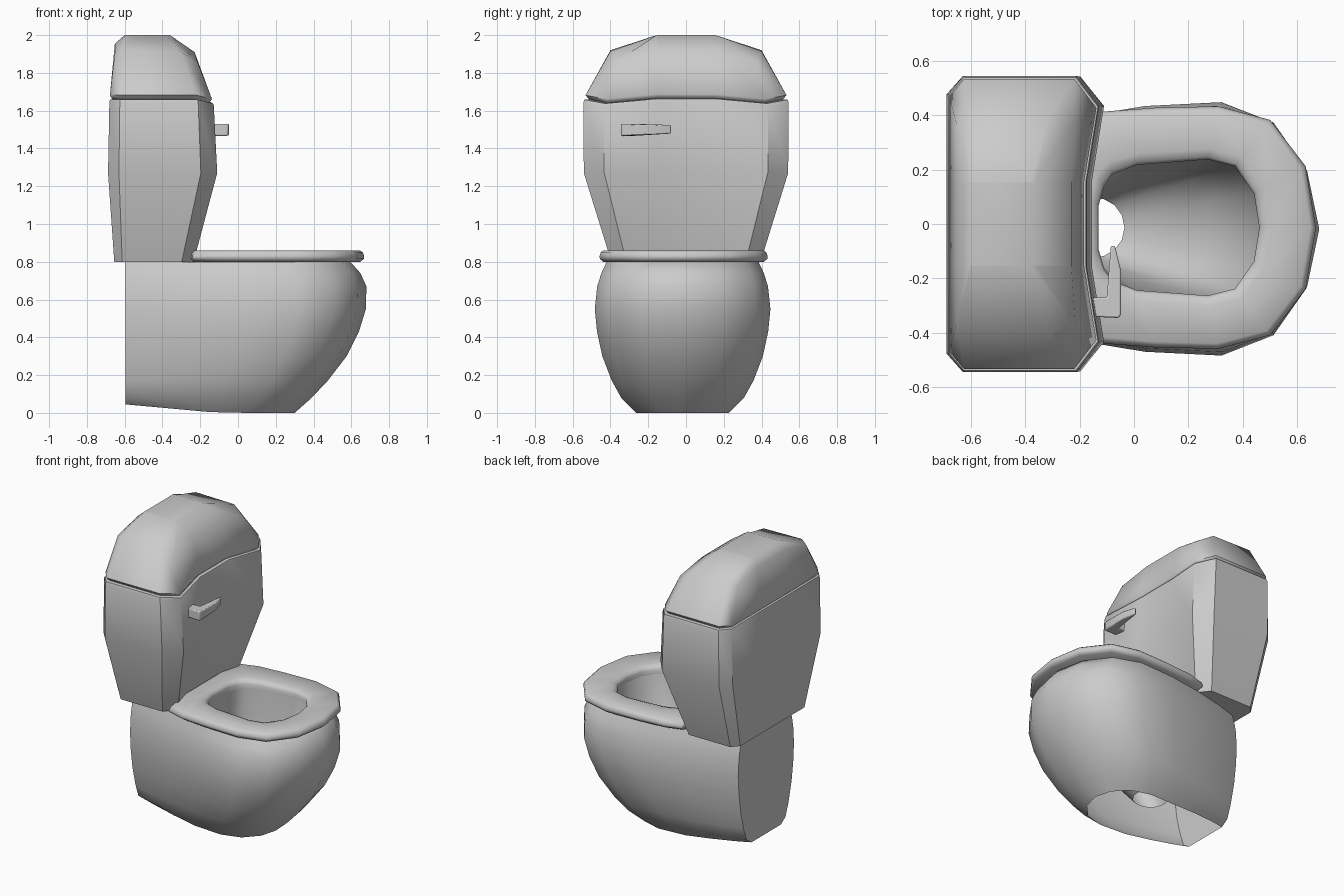
import bpy, bmesh, math

if "Cube" in bpy.data.objects:
    bpy.data.objects.remove(bpy.data.objects["Cube"])


def mirror(half, yc=0.0, nose=False):
    """Full ring from a +y half outline of (x, y, z), mirrored in y about yc."""
    back = half[-2::-1] if nose else half[::-1]
    return ([(x, yc + y, z) for x, y, z in half]
            + [(x, yc - y, z) for x, y, z in back])


def loft(name, rings, caps=True, wrap=False, angle=35, bevel=0):
    """Bridge equal-sized rings into one smooth-shaded object."""
    bm = bmesh.new()
    vs = [[bm.verts.new(p) for p in r] for r in rings]
    n = len(rings[0])
    pairs = list(zip(vs, vs[1:]))
    if wrap:
        pairs.append((vs[-1], vs[0]))
    for a, b in pairs:
        for i in range(n):
            j = (i + 1) % n
            bm.faces.new((a[i], a[j], b[j], b[i]))
    if caps and not wrap:
        bm.faces.new(vs[0][::-1])
        bm.faces.new(vs[-1])
    bmesh.ops.remove_doubles(bm, verts=bm.verts, dist=0.0005)
    bmesh.ops.recalc_face_normals(bm, faces=bm.faces)
    me = bpy.data.meshes.new(name)
    bm.to_mesh(me)
    bm.free()
    ob = bpy.data.objects.new(name, me)
    bpy.context.collection.objects.link(ob)
    me.shade_smooth()
    me.set_sharp_from_angle(angle=math.radians(angle))
    if bevel:
        m = ob.modifiers.new("bevel", 'BEVEL')
        m.width, m.segments = bevel, 2
    return ob


def lerp(a, b, f):
    return a + (b - a) * f


# Shared half outlines of the seat, its opening and the drain
outer = [(-.27, .2), (-.24, .39), (-.12, .425), (.08, .44), (.31, .445),
         (.50, .395), (.63, .225), (.668, 0)]
inner = [(-.13, .08), (-.11, .15), (-.08, .195), (.01, .23), (.27, .25),
         (.37, .225), (.44, .125), (.46, 0)]
drain = []
for i in range(8):
    a = math.pi * (1 - (i + .5) / 7.5)
    drain.append((-.145 + .11 * math.cos(a), .11 * math.sin(a)))


def blend(p, q, f, z):
    return mirror([(lerp(a[0], b[0], f), lerp(a[1], b[1], f), z)
                   for a, b in zip(p, q)], -.013, True)


# Bowl: outer shell, open underneath, then the basin down to the drain
plan = [(0, .65), (.12, .76), (.3, .88), (.5, .97), (.72, 1), (.87, .84),
        (.965, .47), (1, 0)]
rings = []
for z, nose, w in [(0, .30, .245), (.08, .39, .325), (.17, .475, .375),
                   (.30, .575, .425), (.43, .64, .453), (.55, .677, .465),
                   (.67, .68, .452), (.74, .648, .43), (.80, .595, .402)]:
    half = []
    for t, f in plan:
        x = lerp(-.595, nose, t)
        lift = .045 * max(0, (-.1 - x) / .495) if z == 0 else 0
        half.append((x, w * f, z + lift))
    rings.append(mirror(half, -.018, True))
for f, z in [(0, .80), (.1, .62), (.35, .40), (.75, .23), (1, .15)]:
    rings.append(blend(inner, drain, f, z))
loft("bowl", rings, caps=False, angle=50)

# Seat: rounded cross-section swept between the two outlines
loft("seat", [blend(outer, inner, f, z) for f, z in
              [(.1, .80), (.01, .815), (0, .83), (.03, .848), (.1, .86),
               (.8, .857), (.95, .848), (1, .83), (1, .795)]],
     wrap=True, angle=50)


# Tank: chamfered plan with a shallow hollow down the front
def tank_ring(xb, xf, hy, z, dip=0.0):
    d = .1 * (xf - xb)
    return mirror([(xb, .155, z), (xb, hy * .88, z), (xb + d, hy, z),
                   (xf - 1.5 * d, hy, z), (xf, hy * .8, z - dip),
                   (xf - .045, .155, z + dip * .25)])


loft("tank", [tank_ring(-.655, -.235, .395, .80),
              tank_ring(-.688, -.11, .541, 1.27),
              tank_ring(-.681, -.128, .543, 1.645, .02),
              tank_ring(-.678, -.132, .538, 1.658, .02),
              tank_ring(-.66, -.16, .51, 1.66, .02)], angle=40)

# Lid: domed cover above a narrow seam
crown = mirror([(-.652, .155, 1.955), (-.652, .37, 1.905), (-.60, .40, 1.92),
                (-.31, .40, 1.915), (-.215, .37, 1.86), (-.23, .155, 1.91)])
top = mirror([(-.60, .15, 2.0), (-.60, .155, 2.0), (-.58, .155, 2.0),
              (-.38, .155, 2.0), (-.36, .155, 2.0), (-.36, .15, 2.0)])
loft("tank_lid", [tank_ring(-.66, -.16, .51, 1.655, .02),
                  tank_ring(-.672, -.145, .522, 1.67, .02),
                  tank_ring(-.678, -.138, .532, 1.682, .02),
                  crown, top], angle=50)

# Flush handle: post and tapering lever in one outline
lever = [(-.16, -.34), (-.055, -.345), (-.048, -.33), (-.048, -.17),
         (-.07, -.08), (-.085, -.08), (-.10, -.27), (-.16, -.27)]
loft("flush_handle",
     [[(x, y, 1.467 + .012 * max(0, (y + .27) / .19)) for x, y in lever],
      [(x, y, 1.53 - .006 * max(0, (y + .27) / .19)) for x, y in lever]],
     angle=35, bevel=.006)
